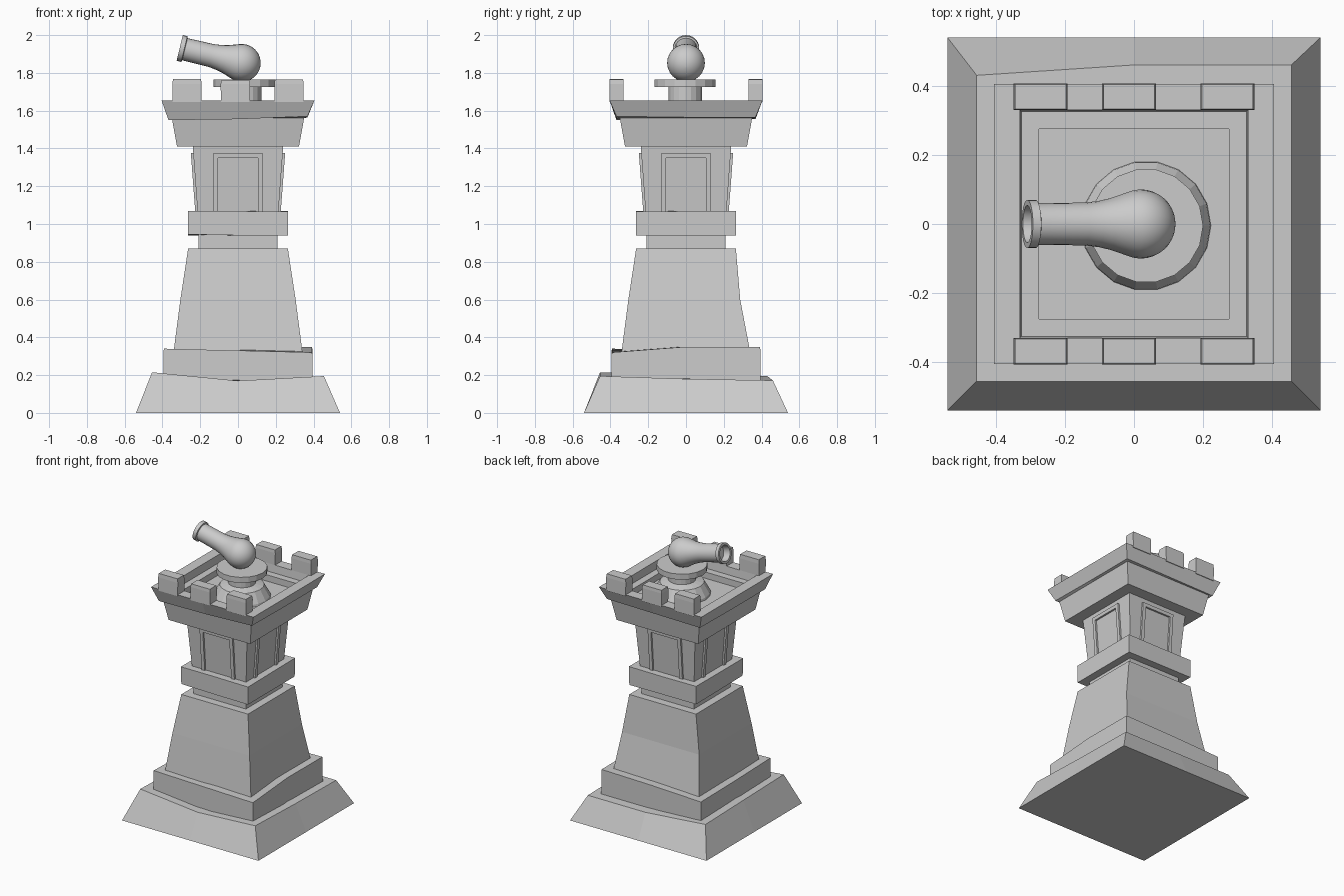
import bpy, bmesh
from math import sin, cos, pi, radians
from mathutils import Vector, Matrix

if "Cube" in bpy.data.objects:
    bpy.data.objects.remove(bpy.data.objects["Cube"])


def finish(name, bm):
    bmesh.ops.recalc_face_normals(bm, faces=bm.faces)
    me = bpy.data.meshes.new(name)
    bm.to_mesh(me)
    bm.free()
    ob = bpy.data.objects.new(name, me)
    bpy.context.collection.objects.link(ob)
    return ob


def loft(name, rings):
    """Skin a list of equal-length point rings and cap both ends."""
    bm = bmesh.new()
    loops = [[bm.verts.new(p) for p in r] for r in rings]
    n = len(loops[0])
    for a, b in zip(loops, loops[1:]):
        for i in range(n):
            j = (i + 1) % n
            bm.faces.new((a[i], a[j], b[j], b[i]))
    bm.faces.new(loops[0])
    bm.faces.new(loops[-1])
    return finish(name, bm)


def square(h, z):
    """Square ring of half size h; z is one height, or 8 heights (corners and
    edge middles, from front left, counter-clockwise)."""
    xy = [(-h, -h), (0, -h), (h, -h), (h, 0), (h, h), (0, h), (-h, h), (-h, 0)]
    if not isinstance(z, (list, tuple)):
        z = [z] * 8
    return [Vector((x, y, k)) for (x, y), k in zip(xy, z)]


def tower(name, *levels):
    return loft(name, [square(h, z) for h, z in levels])


def lathe(name, profile, n, centre=(0, 0, 0)):
    cx, cy, cz = centre
    return loft(name, [[(cx + r * cos(2 * pi * i / n), cy + r * sin(2 * pi * i / n), cz + z)
                        for i in range(n)] for r, z in profile])


# stepped foot with slightly uneven, hand-hewn edges
plinth_top = square(0.455, [.215, .17, .195, .18, .172, .172, .195, .205])
plinth_top[6].y = 0.43
plinth_top[4].y = plinth_top[5].y = 0.46
loft("plinth", [square(0.54, 0), plinth_top])
tower("plinth_step", (0.395, 0.15), (0.393, [.34, .33, .32, .35, .348, .34, .325, .33]))

# tapering shaft, a little hollow on the back
mid = square(0.305, 0.6)
for i in (4, 5, 6):
    mid[i].y = 0.287
loft("lower_shaft", [square(0.344, 0.3), mid, square(0.264, 0.87)])
tower("neck", (0.208, 0.85), (0.208, 0.96))
tower("collar", (0.264, [.945, .94, .938, .938, .938, .94, .94, .942]),
      (0.266, [1.068, 1.068, 1.065, 1.068, 1.07, 1.068, 1.07, 1.068]))
tower("upper_shaft", (0.213, 1.05), (0.24, 1.42))

# raised arch-shaped frames on the four upper walls
outline = [(-.13, 1.06), (-.13, 1.375), (.13, 1.375), (.13, 1.06),
           (.105, 1.06), (.105, 1.35), (-.105, 1.35), (-.105, 1.06)]
for k, side in enumerate(("front", "right", "back", "left")):
    rot = Matrix.Rotation(k * pi / 2, 3, 'Z')
    bm = bmesh.new()
    layers = []
    for depth in (-0.01, 0.013):
        layers.append([bm.verts.new(rot @ Vector((s, -(0.213 + (z - 1.06) * 0.075 + depth), z)))
                       for s, z in outline])
    a, b = layers
    for i in range(8):
        j = (i + 1) % 8
        bm.faces.new((a[i], a[j], b[j], b[i]))
    for l in layers:
        for q in ((0, 1, 6, 7), (1, 2, 5, 6), (2, 3, 4, 5)):
            bm.faces.new([l[i] for i in q])
    finish(side + "_panel_frame", bm)

# flared crown with a stepped well in the top
tower("crown", (0.323, 1.41), (0.35, 1.56),
      (0.368, [1.55, 1.555, 1.57, 1.565, 1.565, 1.56, 1.555, 1.55]),
      (0.405, 1.655), (0.33, 1.655), (0.325, 1.60), (0.275, 1.60), (0.275, 1.555))

# battlements along front and back
for side, y in (("front", -0.368), ("back", 0.368)):
    for pos, x, h in (("left", -0.27, 1.768), ("middle", -0.014, 1.762), ("right", 0.27, 1.765)):
        def rect(w, d, z):
            return [(x + sx * w, y + sy * d, z) for sx, sy in ((-1, -1), (1, -1), (1, 1), (-1, 1))]
        loft(f"{side}_{pos}_merlon", [rect(.076, .038, 1.645), rect(.078, .038, 1.74),
                                      rect(.074, .036, h)])

# round turntable
lathe("turntable", [(0.19, 1.54), (0.185, 1.57), (0.145, 1.64), (0.09, 1.655), (0.09, 1.725),
                    (0.165, 1.725), (0.165, 1.765)], 18, (0.035, -0.005, 0))

# cannon: round breech, straight barrel, muzzle ring and bore
breech = [(max(0.1 * sin(t), 0.002), -0.1 * cos(t)) for t in (i * pi / 18 for i in range(12))]
barrel = [(0.085, 0.06), (0.075, 0.09), (0.067, 0.125), (0.062, 0.165), (0.06, 0.31),
          (0.07, 0.313), (0.07, 0.338), (0.054, 0.338), (0.05, 0.29)]
cannon = lathe("cannon", breech + barrel, 24)
cannon.rotation_euler = (0, radians(-76.5), 0)
cannon.location = (0.02, 0, 1.853)
bpy.ops.object.select_all(action='DESELECT')
cannon.select_set(True)
bpy.context.view_layer.objects.active = cannon
bpy.ops.object.shade_smooth_by_angle(angle=radians(35))
